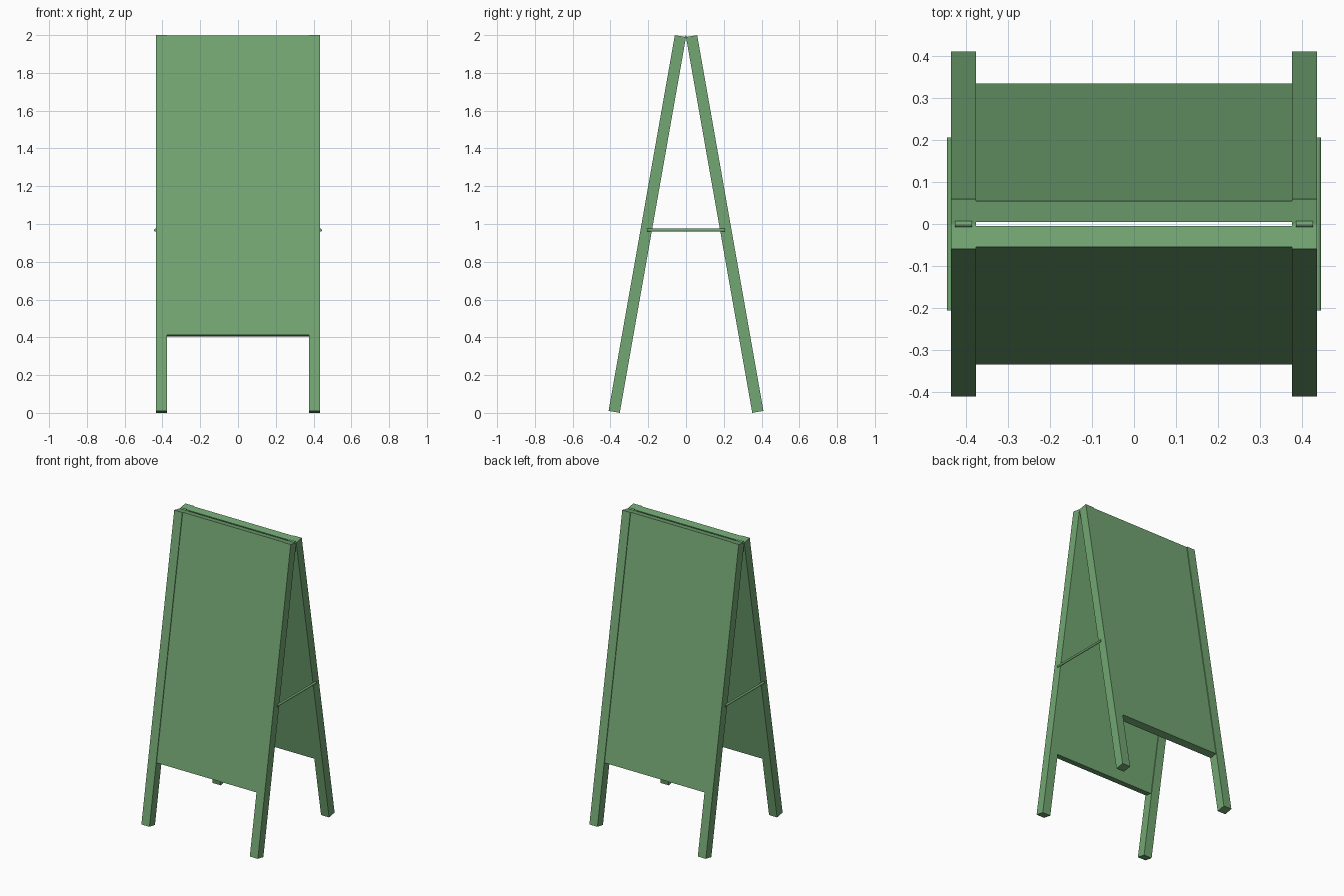
import bpy, bmesh
from math import radians, cos, pi
from mathutils import Matrix, Vector

if "Cube" in bpy.data.objects:
    bpy.data.objects.remove(bpy.data.objects["Cube"])

TILT = radians(10)
LEG_W, LEG_L = 0.06, 2.02
PANEL_W, PANEL_T, PANEL_L = 0.75, 0.05, 1.61
LEG_X = PANEL_W / 2 + LEG_W / 2

paint = bpy.data.materials.new("green_paint")
paint.diffuse_color = (0.17, 0.38, 0.17, 1)
paint.use_nodes = True
paint.node_tree.nodes["Principled BSDF"].inputs["Base Color"].default_value = paint.diffuse_color


def finish(name, bm):
    mesh = bpy.data.meshes.new(name)
    bm.to_mesh(mesh)
    bm.free()
    mesh.materials.append(paint)
    obj = bpy.data.objects.new(name, mesh)
    bpy.context.collection.objects.link(obj)
    return obj


def box(name, center, size, frame):
    bm = bmesh.new()
    bmesh.ops.create_cube(bm, size=1, matrix=frame @ Matrix.Translation(center)
                          @ Matrix.Diagonal(Vector((*size, 1))))
    return finish(name, bm)


def rod(name, center, radius, length, axis):
    turn = Matrix.Rotation(pi / 2, 4, 'Y' if axis == 'X' else 'X')
    bm = bmesh.new()
    bmesh.ops.create_cone(bm, cap_ends=True, segments=12, radius1=radius, radius2=radius,
                          depth=length, matrix=Matrix.Translation(center) @ turn)
    return finish(name, bm)


# Tilted frames: local origin is the outer top edge of each leaf
lean = Matrix.Translation((0, -LEG_W * cos(TILT), 2)) @ Matrix.Rotation(-TILT, 4, 'X')
for leaf, spin in (("front", 0), ("back", pi)):
    frame = Matrix.Rotation(spin, 4, 'Z') @ lean
    # Board panel, slightly thinner than the legs
    box(leaf + "_panel", (0, LEG_W / 2, -PANEL_L / 2), (PANEL_W, PANEL_T, PANEL_L), frame)
    # Legs
    for side, s in (("left", -1), ("right", 1)):
        x = s * LEG_X * (1 if spin == 0 else -1)
        box(f"{leaf}_leg_{side}", (x, LEG_W / 2, -LEG_L / 2), (LEG_W, LEG_W, LEG_L), frame)

# Hinge pins at the top and spreader bars on the outer sides
for side, s in (("left", -1), ("right", 1)):
    rod("hinge_" + side, (s * LEG_X, 0, 1.99), 0.0075, 0.04, 'X')
    rod("spreader_bar_" + side, (s * 0.437, 0, 0.968), 0.0075, 0.412, 'Y')
